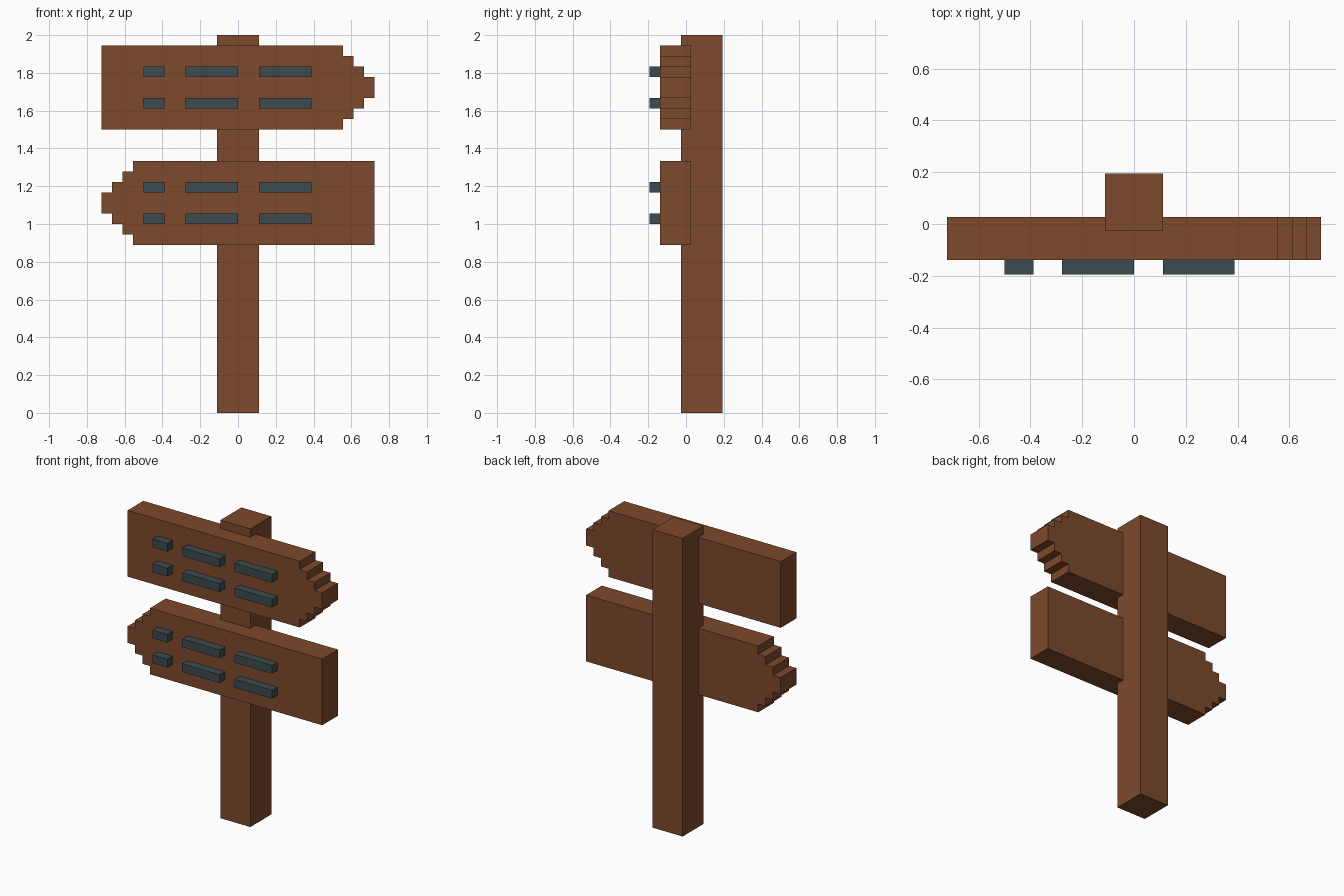
import bpy
import bmesh

U = 2 / 36  # one block of the model's grid

default = bpy.data.objects.get("Cube")
if default:
    bpy.data.objects.remove(default, do_unlink=True)


def make_material(name, rgb):
    mat = bpy.data.materials.new(name)
    mat.use_nodes = True
    mat.diffuse_color = (*rgb, 1)
    bsdf = next(n for n in mat.node_tree.nodes if n.type == "BSDF_PRINCIPLED")
    bsdf.inputs["Base Color"].default_value = (*rgb, 1)
    return mat


def extrude_profile(name, outline, y0, y1, mat):
    """Extrude an x-z outline, in grid units, from y0 to y1."""
    bm = bmesh.new()
    face = bm.faces.new([bm.verts.new((x * U, y0 * U, z * U)) for x, z in outline])
    result = bmesh.ops.extrude_face_region(bm, geom=[face])
    moved = [v for v in result["geom"] if isinstance(v, bmesh.types.BMVert)]
    bmesh.ops.translate(bm, verts=moved, vec=(0, (y1 - y0) * U, 0))
    bmesh.ops.recalc_face_normals(bm, faces=bm.faces)
    mesh = bpy.data.meshes.new(name)
    bm.to_mesh(mesh)
    bm.free()
    mesh.materials.append(mat)
    obj = bpy.data.objects.new(name, mesh)
    bpy.context.collection.objects.link(obj)
    return obj


def rectangle(x0, x1, z0, z1):
    return [(x0, z0), (x1, z0), (x1, z1), (x0, z1)]


def arrow_outline(z0, side):
    """Board with a stepped point towards side (+1 or -1)."""
    lower = [(-13, 0)]
    for step in range(4):
        lower += [(10 + step, step), (10 + step, step + 1)]
    lower[-1] = (13, 3)
    lower = lower[:-1]
    upper = [(x, 8 - z) for x, z in reversed(lower)]
    return [(side * x, z0 + z) for x, z in lower + upper]


wood = make_material("brown wood", (0.205, 0.067, 0.025))
slate = make_material("slate grey", (0.045, 0.070, 0.080))

# Square post
extrude_profile("post", rectangle(-2, 2, 0, 36), -0.5, 3.5, wood)

# Two arrow boards pointing opposite ways, each with two rows of raised bars
for label, z0, side in (("upper", 27, 1), ("lower", 16, -1)):
    extrude_profile(f"{label}_board", arrow_outline(z0, side), -2.5, 0.5, wood)
    for row, dz in (("bottom", 2), ("top", 5)):
        for part, x0, x1 in (("right", -9, -7), ("middle", -5, 0), ("left", 2, 7)):
            bar = rectangle(x0, x1, z0 + dz, z0 + dz + 1)
            extrude_profile(f"{label}_board_{row}_{part}_bar", bar, -3.5, -2.5, slate)
